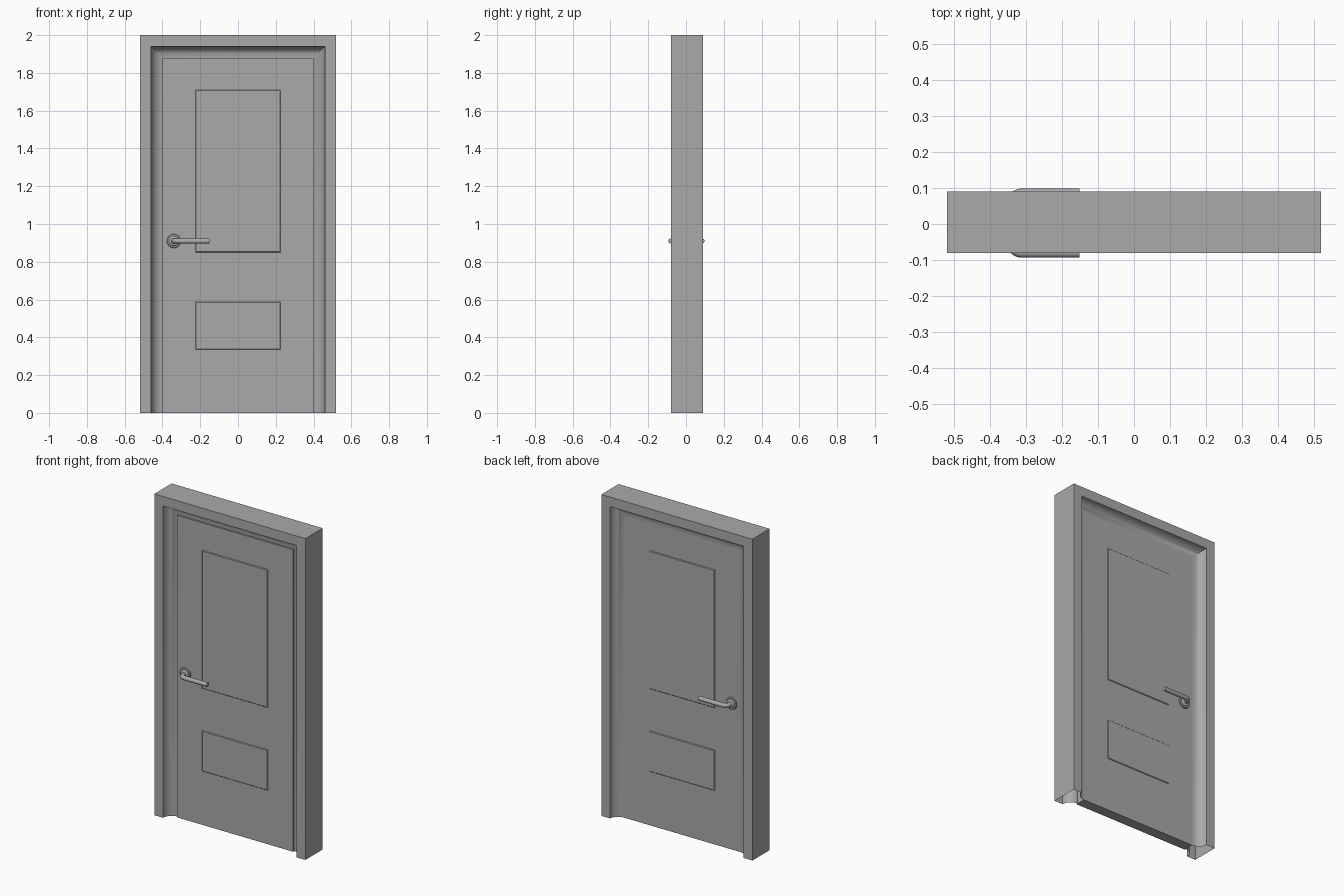
import bpy, bmesh, math
from mathutils import Vector

if "Cube" in bpy.data.objects:
    bpy.data.objects.remove(bpy.data.objects["Cube"])

grey = bpy.data.materials.new("plain_grey")
grey.use_nodes = True
COLOUR = (0.4, 0.4, 0.4, 1)
grey.diffuse_color = COLOUR
grey.node_tree.nodes["Principled BSDF"].inputs["Base Color"].default_value = COLOUR

HALF_W, TOP = 0.52, 2.0
FRONT, BACK = -0.08, 0.09            # frame faces
JAMB, STOP = 0.06, 0.12              # inset of the opening and of the cove's end
DOOR_FRONT, DOOR_BACK = -0.03, 0.036


def finish(bm, name, smooth=True):
    bmesh.ops.recalc_face_normals(bm, faces=bm.faces)
    me = bpy.data.meshes.new(name)
    bm.to_mesh(me)
    bm.free()
    ob = bpy.data.objects.new(name, me)
    bpy.context.collection.objects.link(ob)
    me.materials.append(grey)
    if smooth:
        bpy.ops.object.select_all(action="DESELECT")
        ob.select_set(True)
        bpy.context.view_layer.objects.active = ob
        bpy.ops.object.shade_smooth_by_angle(angle=math.radians(35))
    return ob


def sweep(bm, rings, closed):
    rows = [[bm.verts.new(p) for p in ring] for ring in rings]
    for a, b in zip(rows, rows[1:]):
        n = len(a)
        for i in range(n if closed else n - 1):
            j = (i + 1) % n
            bm.faces.new((a[i], a[j], b[j], b[i]))
    return rows


# Frame: coved profile mitred round the opening, open at the feet
def cove(face, end, steps=10):
    return [(STOP - (STOP - JAMB) * math.cos(a), face + (end - face) * math.sin(a))
            for a in (i * math.pi / 2 / steps for i in range(steps + 1))]


profile = ([(0, FRONT)] + cove(FRONT, DOOR_FRONT + 0.01)
           + cove(BACK, DOOR_BACK)[::-1] + [(0, BACK)])
bm = bmesh.new()
sweep(bm, [[(side * (HALF_W - d), y, TOP - d if up else 0) for d, y in profile]
           for side, up in ((-1, 0), (-1, 1), (1, 1), (1, 0))], True)
finish(bm, "door_frame")

# Door slab
bm = bmesh.new()
bmesh.ops.create_cube(bm, size=1)
for v in bm.verts:
    v.co = (v.co.x * 2 * (HALF_W - STOP),
            DOOR_FRONT if v.co.y < 0 else DOOR_BACK,
            TOP - STOP if v.co.z > 0 else 0)
finish(bm, "door_slab", False)


# Raised panels with a narrow sloping edge
def panel(name, y, out, low, high):
    bm = bmesh.new()
    rows = sweep(bm, [[(sx * (0.226 - d), y + out * d, z + s * d)
                       for sx, z, s in ((-1, low, 1), (1, low, 1), (1, high, -1), (-1, high, -1))]
                      for d in (0, 0.004)], True)
    bm.faces.new(rows[1])
    finish(bm, name, False)


# Lever handle: round plate, collar and bent bar
def handle(label, y, out, bar_y):
    hx, hz, r = -0.34, 0.91, 0.0135
    bm = bmesh.new()
    rings = [(0.037, 0), (0.037, 0.005), (0.034, 0.008), (0.026, 0.009),
             (0.024, 0.014), (0.021, 0.016), (0.0, 0.016)]
    sweep(bm, [[(hx + rad * math.cos(a), y + out * d, hz + rad * math.sin(a))
                for a in (i * math.tau / 32 for i in range(32))] for rad, d in rings], True)
    bmesh.ops.remove_doubles(bm, verts=bm.verts, dist=1e-5)
    finish(bm, label + "_handle_plate")

    bend = 0.028
    path = [Vector((hx, y, hz))]
    for i in range(9):
        a = i * math.pi / 16
        path.append(Vector((hx + bend * (1 - math.cos(a)),
                            bar_y - out * bend * (1 - math.sin(a)), hz)))
    path.append(Vector((-0.152, bar_y, hz)))
    rows = []
    for i, p in enumerate(path):
        t = (path[min(i + 1, len(path) - 1)] - path[max(i - 1, 0)]).normalized()
        side = t.cross(Vector((0, 0, 1)))
        rows.append([p + r * (side * math.cos(a) + Vector((0, 0, math.sin(a))))
                     for a in (k * math.tau / 16 for k in range(16))])
    bm = bmesh.new()
    rows = sweep(bm, rows, True)
    bm.faces.new(rows[-1])
    finish(bm, label + "_handle_lever")


for label, y, out, bar_y in (("front", DOOR_FRONT, -1, -0.08), ("back", DOOR_BACK, 1, 0.085)):
    panel(label + "_upper_panel", y, out, 0.85, 1.71)
    panel(label + "_lower_panel", y, out, 0.335, 0.588)
    handle(label, y, out, bar_y)
